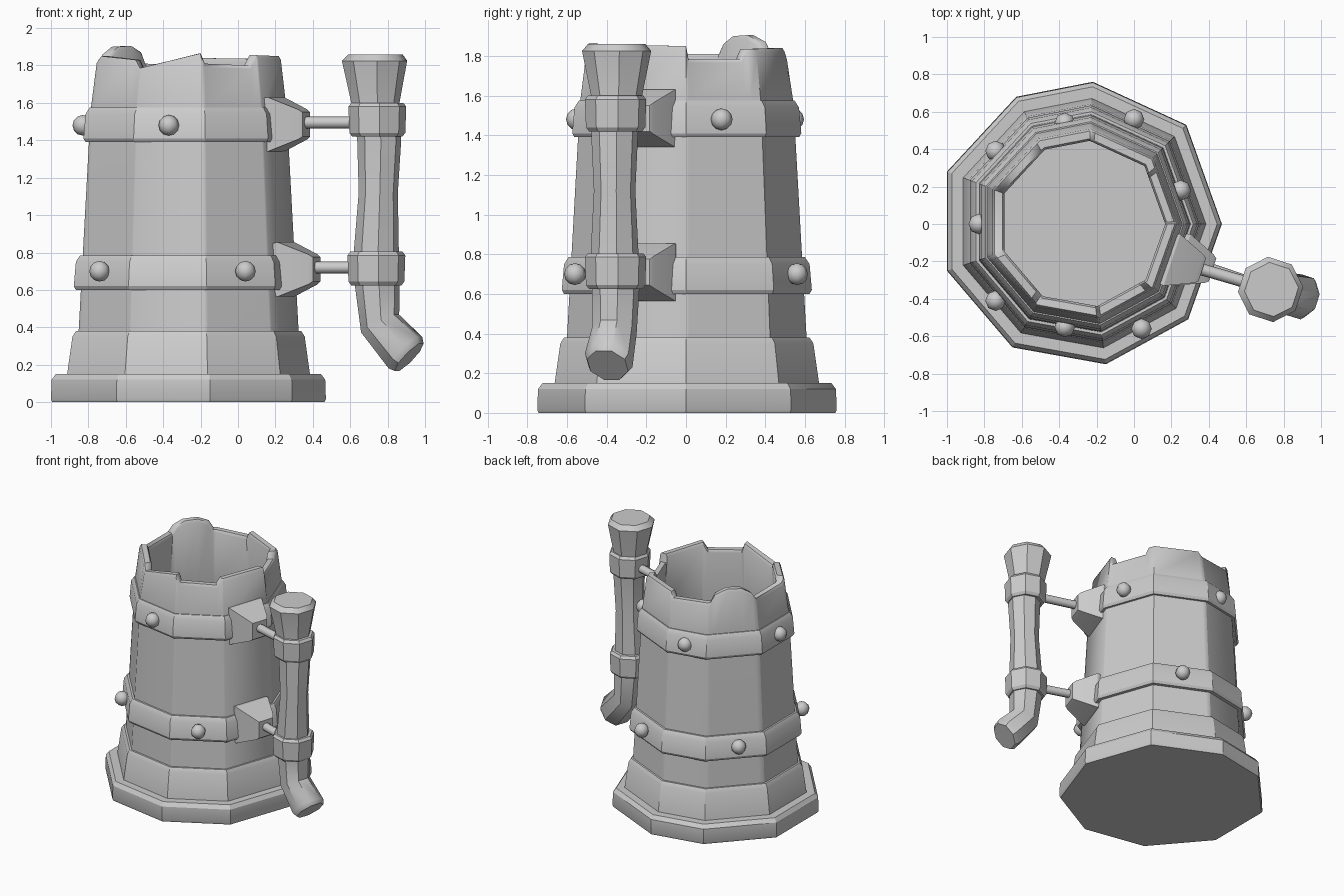
import bpy, bmesh
from math import sin, cos, radians, degrees, atan2
from mathutils import Vector

if "Cube" in bpy.data.objects:
    bpy.data.objects.remove(bpy.data.objects["Cube"])

CX = -0.26
# slightly irregular nine-sided outline of the mug, relative to its axis
OUT = [(0.73, 0), (0.54, 0.53), (0.04, 0.76), (-0.37, 0.68), (-0.74, 0.28),
       (-0.74, -0.25), (-0.39, -0.66), (0.11, -0.75), (0.55, -0.51)]
CORNERS = [degrees(atan2(y, x)) % 360 for x, y in OUT]
# broken rim: (angle, height)
RIM = [(0, 1.85), (1.5, 1.785), (36, 1.785), (39, 1.835), (84, 1.84), (87, 1.80),
       (121, 1.81), (125, 1.87), (135, 1.905), (148, 1.90), (156, 1.86), (159.5, 1.81),
       (196, 1.81), (201, 1.85), (234, 1.83), (238, 1.785), (277, 1.865), (279.5, 1.81),
       (312, 1.80), (316, 1.855), (360, 1.85)]


def outline(a):
    """Point where a ray at angle a meets the nine-sided outline."""
    d = Vector((cos(radians(a)), sin(radians(a))))
    for i in range(9):
        p, q = Vector(OUT[i]), Vector(OUT[(i + 1) % 9])
        e = q - p
        det = d.x * e.y - d.y * e.x
        t = (p.x * e.y - p.y * e.x) / det
        s = (p.x * d.y - p.y * d.x) / det
        if t > 0 and -1e-4 <= s <= 1.0001:
            return d * t


def rim_height(a):
    for (a0, h0), (a1, h1) in zip(RIM, RIM[1:]):
        if a0 <= a <= a1:
            return h0 + (h1 - h0) * (a - a0) / (a1 - a0)


def finish(ob, angle):
    bpy.context.view_layer.objects.active = ob
    for o in bpy.context.selected_objects:
        o.select_set(False)
    ob.select_set(True)
    bpy.ops.object.shade_smooth_by_angle(angle=radians(angle))


def loft(name, rings, cap0=False, cap1=False, closed=False, angle=30):
    bm = bmesh.new()
    vs = [[bm.verts.new(p) for p in r] for r in rings]
    n = len(vs[0])
    pairs = list(zip(vs, vs[1:])) + ([(vs[-1], vs[0])] if closed else [])
    for r0, r1 in pairs:
        for i in range(n):
            j = (i + 1) % n
            bm.faces.new((r0[i], r0[j], r1[j], r1[i]))
    if cap0:
        bm.faces.new(vs[0][::-1])
    if cap1:
        bm.faces.new(vs[-1])
    bmesh.ops.recalc_face_normals(bm, faces=bm.faces)
    me = bpy.data.meshes.new(name)
    bm.to_mesh(me)
    bm.free()
    ob = bpy.data.objects.new(name, me)
    bpy.context.collection.objects.link(ob)
    finish(ob, angle)
    return ob


def mug_ring(s, z):
    return [(CX + x * s, y * s, z) for x, y in OUT]


# base plate, foot and the two hoops
loft("base_plate", [mug_ring(*p) for p in
     [(0.99, 0), (1, 0.015), (0.995, 0.12), (0.965, 0.15), (0.7, 0.15)]], cap0=True)
loft("foot", [mug_ring(*p) for p in
     [(0.7, 0.14), (0.885, 0.14), (0.845, 0.35), (0.82, 0.38), (0.7, 0.38)]], closed=True)
for name, z, s in (("lower_hoop", 0.60, 0.835), ("upper_hoop", 1.39, 0.765)):
    loft(name, [mug_ring(*p) for p in
         [(s - 0.12, z), (s - 0.015, z), (s, z + 0.02), (s - 0.015, z + 0.15),
          (s - 0.045, z + 0.185), (s - 0.12, z + 0.185)]], closed=True)

# hollow barrel with the broken rim
angs = sorted({round(a, 2) for a in CORNERS + [a for a, h in RIM[:-1]]})
pts = [(outline(a), rim_height(a)) for a in angs]


def barrel_ring(s, z, rim=False):
    return [(CX + p.x * s, p.y * s, z + (h if rim else 0)) for p, h in pts]


loft("barrel", [barrel_ring(*p) for p in
     [(0.82, 0.1), (0.80, 0.38), (0.725, 1.4), (0.71, 1.58), (0.67, -0.02, True),
      (0.655, 0, True), (0.60, 0, True), (0.585, -0.02, True), (0.62, 1.4),
      (0.70, 0.12)]], cap1=True, angle=45)

# rivets, alternating between the hoops
RIVETS = {1.48: [(-0.37, -0.55), (-0.83, 0.0), (-0.37, 0.54), (0.25, 0.18)],
          0.70: [(0.04, -0.56), (0.0, 0.56), (-0.74, 0.39), (-0.74, -0.41)]}
for z, places in RIVETS.items():
    for x, y in places:
        bpy.ops.mesh.primitive_uv_sphere_add(segments=8, ring_count=6, radius=0.055,
                                             location=(x, y, z))
        bpy.context.object.name = "rivet"
        finish(bpy.context.object, 60)

# handle: eight-sided rings tilted along the handle direction
D = Vector((cos(radians(-18)), sin(radians(-18)), 0))
V = Vector((-D.y, D.x, 0))
Z = Vector((0, 0, 1))


def grip_ring(x, y, z, r, tilt=0):
    t = radians(tilt)
    u = D * cos(t) + Z * sin(t)
    return [Vector((x, y, z)) + (u * cos(a) + V * sin(a)) * r
            for a in (radians(22.5 + 45 * i) for i in range(8))]


loft("handle_grip", [grip_ring(*p) for p in
     [(0.735, -0.35, 1.86, 0.145), (0.73, -0.35, 1.825, 0.175), (0.735, -0.35, 1.58, 0.125),
      (0.755, -0.36, 1.4, 0.118), (0.75, -0.36, 1.12, 0.105), (0.74, -0.36, 0.82, 0.12),
      (0.745, -0.355, 0.62, 0.12), (0.76, -0.36, 0.42, 0.113, 27),
      (0.895, -0.39, 0.265, 0.125, 47), (0.915, -0.395, 0.24, 0.108, 47)]],
     cap0=True, cap1=True, angle=40)
for name, x, z in (("upper_collar", 0.745, 1.42), ("lower_collar", 0.74, 0.625)):
    loft(name, [grip_ring(x, -0.355, z + dz, r) for dz, r in
         [(0, 0.1), (0, 0.135), (0.02, 0.15), (0.16, 0.155), (0.18, 0.14), (0.18, 0.1)]],
         closed=True)


# tapered brackets on the hoops with rods to the handle
def square(c, h):
    return [c + V * (a * h) + Z * (b * h) for a, b in ((-1, -1), (1, -1), (1, 1), (-1, 1))]


for name, tip, z in (("upper", 0.365, 1.485), ("lower", 0.42, 0.71)):
    c = Vector((tip, -0.245, z))
    loft(name + "_bracket", [square(c - D * 0.23, 0.135), square(c - D * 0.17, 0.145),
                             square(c - D * 0.02, 0.08), square(c, 0.065)],
         cap0=True, cap1=True)
    p, q = c - D * 0.05 + Z * 0.01, Vector((0.73, -0.35, z + 0.01))
    bpy.ops.mesh.primitive_cylinder_add(vertices=8, radius=0.032, depth=(q - p).length,
                                        location=(p + q) / 2,
                                        rotation=(q - p).to_track_quat('Z', 'Y').to_euler())
    bpy.context.object.name = name + "_rod"
    finish(bpy.context.object, 50)
